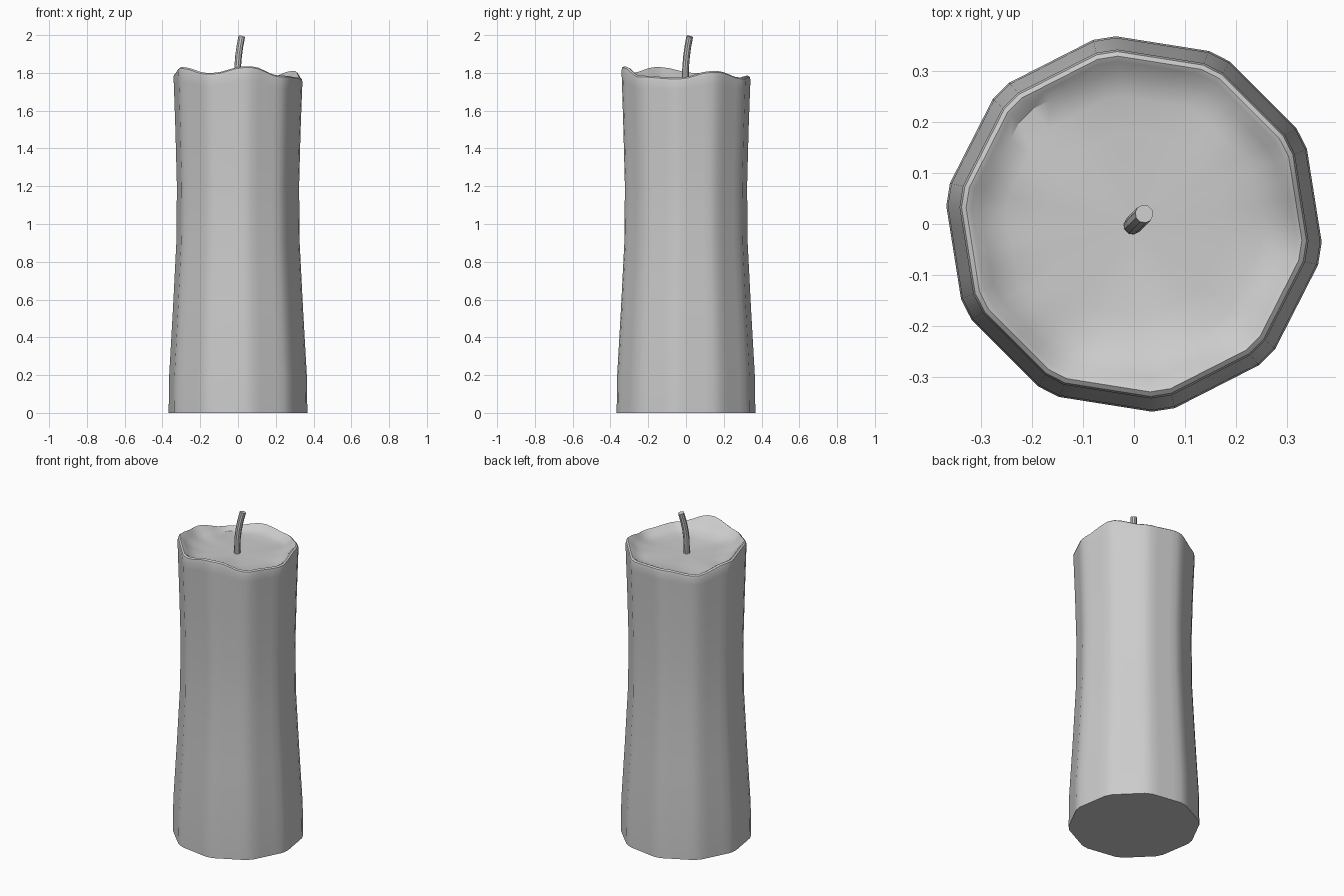
import bpy, bmesh, math
from mathutils import Vector

cube = bpy.data.objects.get("Cube")
if cube:
    bpy.data.objects.remove(cube, do_unlink=True)


def make_material(name, value):
    mat = bpy.data.materials.new(name)
    mat.use_nodes = True
    colour = (value, value, value, 1)
    mat.diffuse_color = colour
    mat.node_tree.nodes["Principled BSDF"].inputs["Base Color"].default_value = colour
    return mat


def loft(name, rings, mat, tip=None):
    """Skin a stack of point rings; cap the start, and close the end to a tip or flat cap."""
    bm = bmesh.new()
    loops = [[bm.verts.new(p) for p in ring] for ring in rings]
    n = len(loops[0])
    for a, b in zip(loops, loops[1:]):
        for i in range(n):
            j = (i + 1) % n
            bm.faces.new((a[i], a[j], b[j], b[i]))
    bm.faces.new(loops[0][::-1])
    if tip:
        end = bm.verts.new(tip)
        for i in range(n):
            bm.faces.new((loops[-1][i], loops[-1][(i + 1) % n], end))
    else:
        bm.faces.new(loops[-1])
    bmesh.ops.recalc_face_normals(bm, faces=bm.faces)
    mesh = bpy.data.meshes.new(name)
    bm.to_mesh(mesh)
    bm.free()
    mesh.materials.append(mat)
    obj = bpy.data.objects.new(name, mesh)
    bpy.context.collection.objects.link(obj)
    bpy.ops.object.select_all(action="DESELECT")
    obj.select_set(True)
    bpy.context.view_layer.objects.active = obj
    bpy.ops.object.shade_smooth_by_angle(angle=math.radians(35))
    return obj


wax = make_material("grey wax", 0.6)

# Ten-sided outline with chamfered corners; each corner has its own melted rim height
corner_heights = [1.81, 1.775, 1.785, 1.76, 1.80, 1.83, 1.80, 1.835, 1.785, 1.775]
outline = []
for k, height in enumerate(corner_heights):
    following = corner_heights[(k + 1) % 10]
    middle = math.radians(27 + 36 * k)
    half = math.radians(3.5)
    start = Vector((math.cos(middle + half), math.sin(middle + half)))
    ahead = middle + math.radians(36) - half
    end = Vector((math.cos(ahead), math.sin(ahead)))
    before = middle - half
    outline.append((Vector((math.cos(before), math.sin(before))), height))
    for t in (0, 0.25, 0.5, 0.75):
        ease = t * t * (3 - 2 * t)
        outline.append((start.lerp(end, t), height + (following - height) * ease))

# Radius, height and share of the rim wave, from the base up and over into the bowl
profile = [
    (0.369, 0, 0), (0.366, 0.2, 0), (0.346, 0.55, 0), (0.328, 0.9, 0),
    (0.325, 1.2, 0), (0.333, 1.5, 0), (0.341, 1.73, 0.8), (0.343, 1.778, 1),
    (0.339, 1.793, 1), (0.33, 1.8, 1), (0.32, 1.795, 1), (0.3, 1.772, 0.8),
    (0.25, 1.753, 0.35), (0.18, 1.746, 0),
]
body_rings = [[(p.x * r, p.y * r, z + wave * (h - 1.8)) for p, h in outline]
              for r, z, wave in profile]
loft("candle_body", body_rings, wax, tip=(0, 0, 1.743))

# Bent wick leaning to one back corner
path = [Vector((d, d, z)) for d, z in
        ((-0.003, 1.73), (-0.002, 1.83), (0.003, 1.89), (0.01, 1.94), (0.02, 1.993))]
wick_rings = []
for i, point in enumerate(path):
    along = path[min(i + 1, 4)] - path[max(i - 1, 0)]
    turn = along.to_track_quat("Z", "Y")
    wick_rings.append([point + turn @ Vector((0.018 * math.cos(a), 0.018 * math.sin(a), 0))
                       for a in (math.tau * s / 10 for s in range(10))])
loft("wick", wick_rings, wax)
